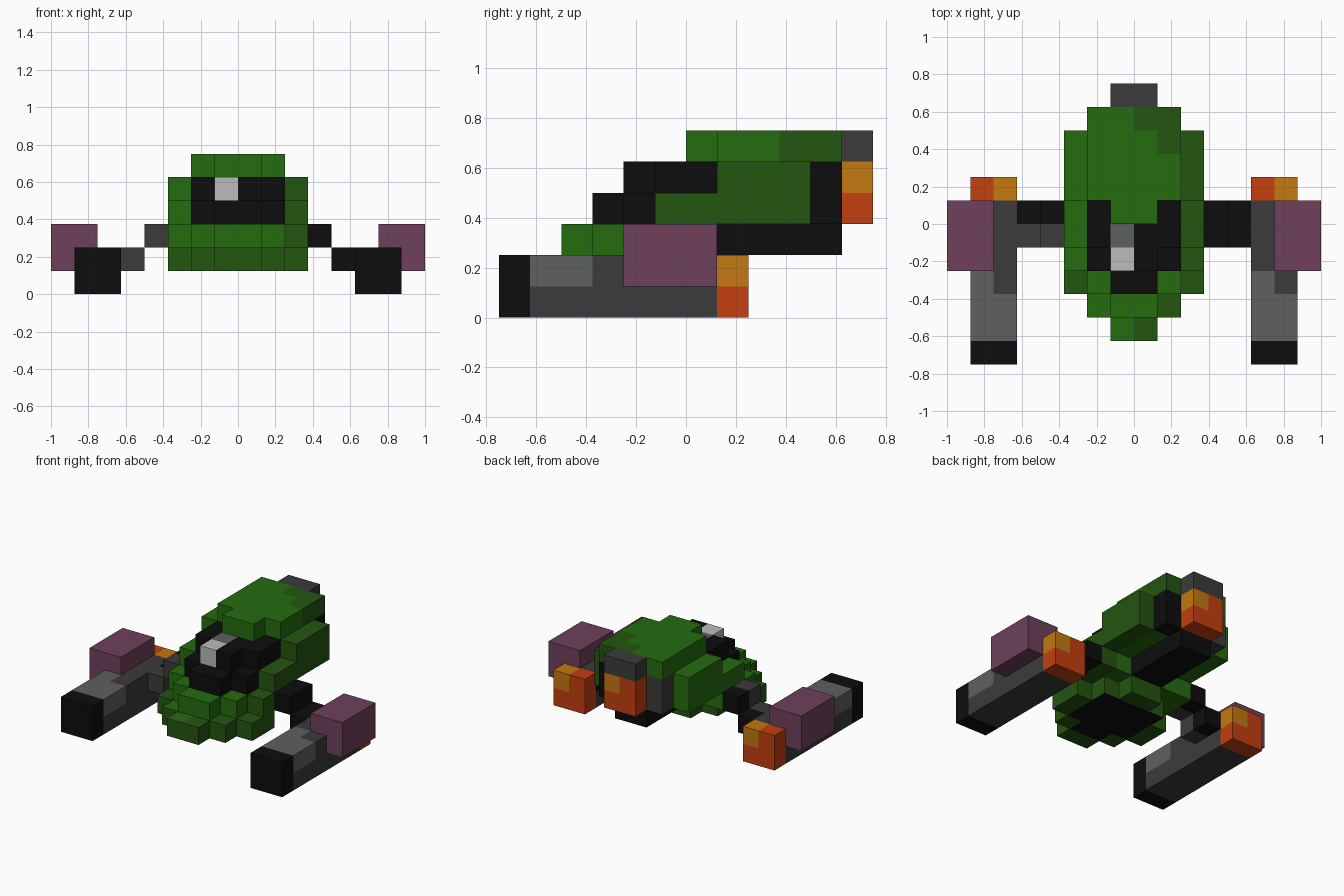
import bpy
import bmesh
from mathutils import Vector

cube = bpy.data.objects.get("Cube")
if cube:
    bpy.data.objects.remove(cube, do_unlink=True)

UNIT = 0.125


def material(name, r, g, b):
    mat = bpy.data.materials.new(name)
    mat.use_nodes = True
    mat.diffuse_color = (r, g, b, 1)
    mat.node_tree.nodes["Principled BSDF"].inputs["Base Color"].default_value = (r, g, b, 1)
    return mat


MATS = {
    "green": material("leaf green", 0.018, 0.15, 0.005),
    "dark_green": material("dark green", 0.017, 0.093, 0.005),
    "black": material("near black", 0.004, 0.004, 0.004),
    "dark_grey": material("dark grey", 0.044, 0.044, 0.044),
    "grey": material("mid grey", 0.115, 0.115, 0.115),
    "white": material("pale grey", 0.5, 0.5, 0.5),
    "purple": material("dusty purple", 0.155, 0.051, 0.105),
    "gold": material("flame gold", 0.546, 0.188, 0.005),
    "orange": material("flame orange", 0.546, 0.05, 0.005),
}
NAMES = list(MATS)
cells = {}   # cell -> (part, colour)


def fill(part, colour, xs, ys, zs):
    """Fill a block of unit cells; later blocks replace earlier ones."""
    for x in range(*xs):
        for y in range(*ys):
            for z in range(*zs):
                cells[x, y, z] = (part, colour)


def slab(part, colour, half, ys, zs):
    fill(part, colour, (-half, half), ys, zs)


# Stepped lower hull with a green rim and black belly
for half, ys in ((1, (-5, 1)), (2, (-4, 0)), (3, (-3, -1))):
    slab("lower_hull", "green", half, ys, (1, 2))
for half, ys in ((1, (-4, -1)), (2, (-3, -1))):
    slab("lower_hull", "green", half, ys, (2, 3))
slab("lower_hull", "green", 3, (-2, 1), (2, 3))
slab("keel", "black", 1, (1, 5), (2, 3))

# Upper hull and roof
slab("upper_hull", "green", 3, (-1, 4), (3, 4))
slab("upper_hull", "green", 3, (1, 4), (4, 5))
slab("roof", "green", 2, (1, 5), (5, 6))
slab("roof", "green", 1, (0, 1), (5, 6))
slab("rear_bulkhead", "black", 2, (4, 5), (3, 5))
fill("rear_bulkhead", "dark_grey", (-2, -1), (4, 5), (3, 5))

# Canopy with a bright glint
slab("canopy", "black", 1, (-3, -2), (3, 4))
slab("canopy", "black", 2, (-2, 1), (3, 4))
slab("canopy", "black", 1, (-2, -1), (4, 5))
slab("canopy", "black", 2, (-1, 1), (4, 5))
fill("canopy", "white", (-1, 0), (-2, -1), (4, 5))
fill("canopy", "grey", (-1, 0), (-1, 0), (4, 5))

# Main engine
slab("engine_cover", "dark_grey", 1, (5, 6), (5, 6))
slab("engine_flame", "orange", 1, (5, 6), (3, 5))
fill("engine_flame", "gold", (0, 1), (5, 6), (4, 5))

# Side pods, their shields and struts
for side, x in (("left", 5), ("right", -7)):
    pod = side + "_pod"
    fill(pod, "dark_grey", (x, x + 2), (-5, 1), (0, 2))
    fill(pod, "grey", (x, x + 2), (-5, -3), (1, 2))
    fill(pod, "grey", (x, x + 1), (-3, -2), (1, 2))
    fill(side + "_pod_nose", "black", (x, x + 2), (-6, -5), (0, 2))
    fill(side + "_pod_flame", "orange", (x, x + 2), (1, 2), (0, 2))
    fill(side + "_pod_flame", "gold", (x + 1, x + 2), (1, 2), (1, 2))
    outer = 6 if x > 0 else -8
    fill(side + "_shield", "purple", (outer, outer + 2), (-2, 1), (1, 3))
    high, low = (3, 4) if x > 0 else (-4, -5)
    fill(side + "_strut", "black", (high, high + 1), (-1, 1), (2, 3))
    fill(side + "_strut", "black", (low, low + 1), (-1, 1), (1, 2))
fill("right_strut", "dark_grey", (-4, -3), (-1, 0), (2, 3))
fill("right_strut", "dark_grey", (-5, -4), (-1, 0), (1, 2))


def face_colour(cell, colour, n):
    """Pick the colour of one face by its place and direction."""
    x, y, z = cell
    part = cells[cell][0]
    if part == "lower_hull":
        if n.z < 0 and z == 1:
            belly = -2 <= x < 2 and -4 <= y < 0 and not (y == -4 and not -1 <= x < 1)
            return "black" if belly else "dark_green"
        if z == 1:
            right_edge = 0 if y == -5 else 1
            return "green" if n.z > 0 and -2 <= x < right_edge else "dark_green"
        return "dark_green" if x >= 2 and y >= -2 else "green"
    if part == "upper_hull":
        return "dark_green" if x >= 2 else "green"
    if part == "roof" and x >= 0 and y >= 3 and x + y >= 4:
        return "dark_green"
    return colour


# One mesh per part, keeping only the outward-facing sides
DIRECTIONS = [Vector(d) * s for d in ((1, 0, 0), (0, 1, 0), (0, 0, 1)) for s in (1, -1)]
for part in dict.fromkeys(entry[0] for entry in cells.values()):
    bm = bmesh.new()
    for cell, (owner, colour) in cells.items():
        if owner != part:
            continue
        centre = Vector(cell) + Vector((0.5, 0.5, 0.5))
        for n in DIRECTIONS:
            if tuple(int(c) for c in Vector(cell) + n) in cells:
                continue
            u = Vector((n.y, n.z, n.x))
            v = n.cross(u)
            corners = [centre + (n + u * a + v * b) / 2
                       for a, b in ((-1, -1), (1, -1), (1, 1), (-1, 1))]
            face = bm.faces.new([bm.verts.new(c * UNIT) for c in corners])
            face.material_index = NAMES.index(face_colour(cell, colour, n))
    bmesh.ops.remove_doubles(bm, verts=bm.verts[:], dist=0.001)
    mesh = bpy.data.meshes.new(part)
    for mat in MATS.values():
        mesh.materials.append(mat)
    bm.to_mesh(mesh)
    bm.free()
    bpy.context.collection.objects.link(bpy.data.objects.new(part, mesh))
